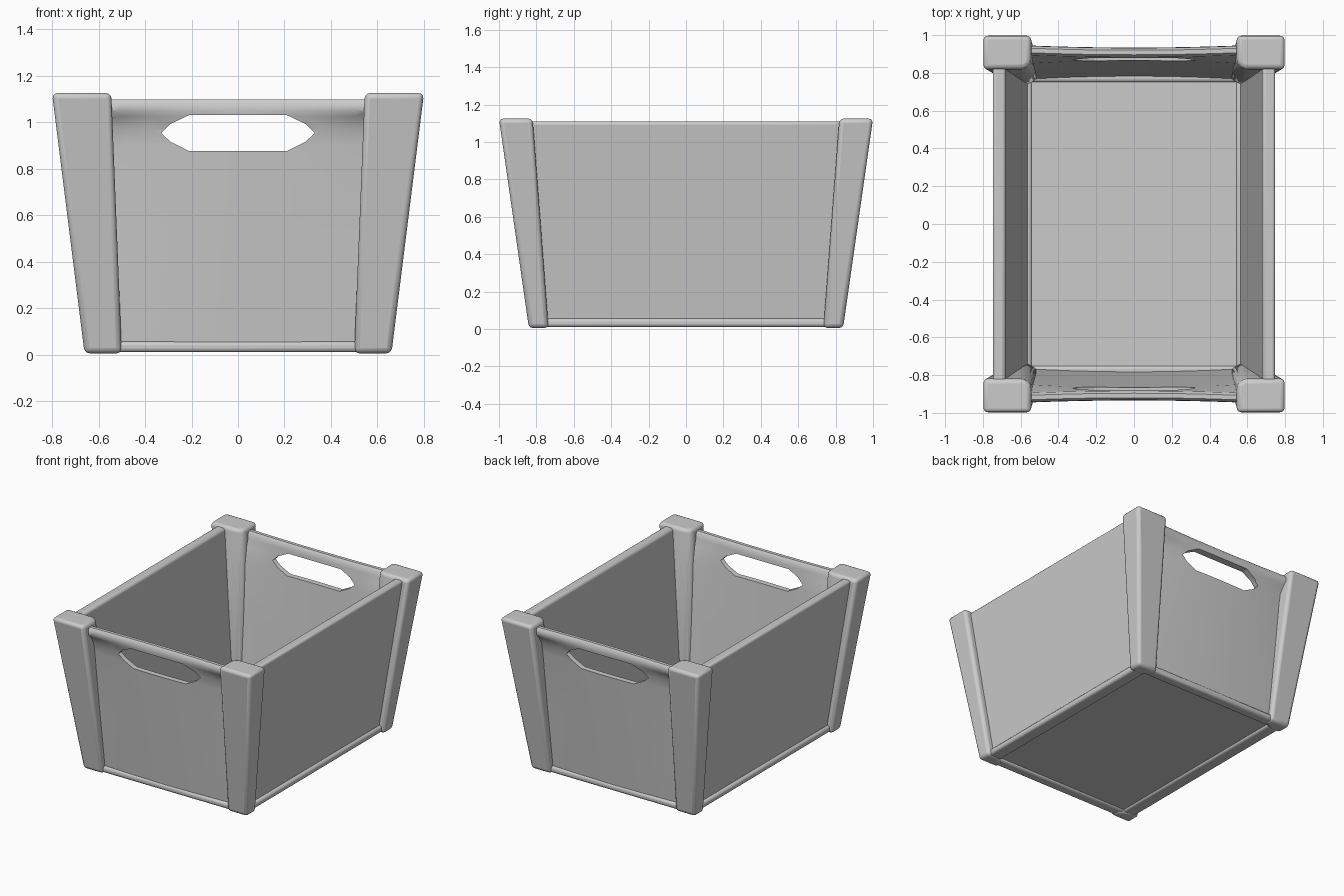
import bpy, bmesh

if "Cube" in bpy.data.objects:
    bpy.data.objects.remove(bpy.data.objects["Cube"])


def finish(name, bm, bevel=0.0, segments=3, angle=0.6):
    """Turn a bmesh into a smooth-shaded object, with optional rounded edges."""
    bmesh.ops.recalc_face_normals(bm, faces=bm.faces)
    mesh = bpy.data.meshes.new(name)
    bm.to_mesh(mesh)
    bm.free()
    ob = bpy.data.objects.new(name, mesh)
    bpy.context.collection.objects.link(ob)
    if bevel:
        mod = ob.modifiers.new("round", "BEVEL")
        mod.width, mod.segments = bevel, segments
        mod.limit_method, mod.angle_limit = "ANGLE", angle
    return ob


def loft(sections):
    """Skin closed cross-sections and cap both ends."""
    bm = bmesh.new()
    rings = [[bm.verts.new(p) for p in s] for s in sections]
    n = len(rings[0])
    for a, b in zip(rings, rings[1:]):
        for i in range(n):
            j = (i + 1) % n
            bm.faces.new((a[i], a[j], b[j], b[i]))
    bm.faces.new(rings[0])
    bm.faces.new(rings[-1])
    return bm


def smooth(ob, angle=0.7):
    bpy.ops.object.select_all(action="DESELECT")
    ob.select_set(True)
    bpy.context.view_layer.objects.active = ob
    bpy.ops.object.shade_smooth_by_angle(angle=angle)


def box(name, x0, x1, y0, y1, z0, z1, bevel):
    pts = [(x0, y0), (x1, y0), (x1, y1), (x0, y1)]
    ob = finish(name, loft([[(x, y, z) for x, y in pts] for z in (z0, z1)]), bevel)
    smooth(ob)
    return ob


# Flared corner posts with a chamfered inner edge
foot = [(0.50, 0.84), (0.66, 0.84), (0.66, 0.735), (0.56, 0.735), (0.50, 0.775)]
head = [(0.545, 1.0), (0.80, 1.0), (0.80, 0.82), (0.58, 0.82), (0.545, 0.85)]
for sx, xn in ((-1, "left"), (1, "right")):
    for sy, yn in ((-1, "front"), (1, "back")):
        rings = [[(sx * x, sy * y, z) for x, y in ring]
                 for ring, z in ((foot, 0.005), (head, 1.125))]
        smooth(finish(f"{yn}_{xn}_post", loft(rings), 0.026))

# Leaning side panels and the rails under them
for s, n in ((-1, "left"), (1, "right")):
    rings = []
    for inner, outer, y, z in ((0.56, 0.615, 0.77, 0.03), (0.68, 0.75, 0.86, 1.11)):
        rings.append([(s * inner, -y, z), (s * outer, -y, z),
                      (s * outer, y, z), (s * inner, y, z)])
    smooth(finish(f"{n}_side_panel", loft(rings), 0.018))
    x = sorted((s * 0.54, s * 0.64))
    box(f"{n}_bottom_rail", x[0], x[1], -0.78, 0.78, 0.01, 0.057, 0.018)


def end_section(x, s):
    """Panel profile: thick rim on top, wall that tucks in toward the posts."""
    b = (x / 0.58) ** 2
    k = min(1, 0.93 + 0.07)
    prof = [(0.82 - 0.012 * b, 0.03), (0.868 - 0.02 * b, 0.5),
            (0.908 - 0.032 * b, 0.90), (0.916 - 0.03 * b, 0.97),
            (0.930 - 0.01 * b, 1.025), (0.934 + 0.012 * b, 1.05),
            (0.932 + 0.012 * b, 1.083), (0.920 + 0.012 * b, 1.098),
            (0.896 + 0.012 * b, 1.098), (0.883 + 0.012 * b, 1.083),
            (0.880 + 0.010 * b, 1.05), (0.876 - 0.005 * b, 1.0),
            (0.868 - 0.02 * b, 0.90), (0.828 - 0.018 * b, 0.5),
            (0.78 - 0.015 * b, 0.03)]
    w = 0.93
    return [(x * (w + (k - w) * z / 1.1), s * y, z) for y, z in prof]


# Bowed front and back panels with handle cut-outs, plus their rails
half = [(0.21, 0.875), (0.29, 0.915), (0.33, 0.952), (0.29, 0.992), (0.21, 1.03)]
outline = half + [(-x, z) for x, z in reversed(half)]
for s, n in ((-1, "front"), (1, "back")):
    stations = [0.58 * i / 8 for i in range(-8, 9)]
    panel = finish(f"{n}_panel", loft([end_section(x, s) for x in stations]))
    cutter = finish(f"{n}_handle_cutter",
                    loft([[(x, s * y, z) for x, z in outline] for y in (0.7, 1.1)]))
    cutter.hide_render = True
    mod = panel.modifiers.new("handle", "BOOLEAN")
    mod.operation, mod.solver, mod.object = "DIFFERENCE", "EXACT", cutter
    bpy.ops.object.select_all(action="DESELECT")
    bpy.context.view_layer.objects.active = panel
    bpy.ops.object.modifier_apply(modifier=mod.name)
    bpy.data.objects.remove(cutter)
    smooth(panel, 0.75)
    y = sorted((s * 0.75, s * 0.83))
    box(f"{n}_bottom_rail", -0.56, 0.56, y[0], y[1], 0.01, 0.057, 0.018)

# Floor
box("floor", -0.57, 0.57, -0.78, 0.78, 0.025, 0.045, 0)
